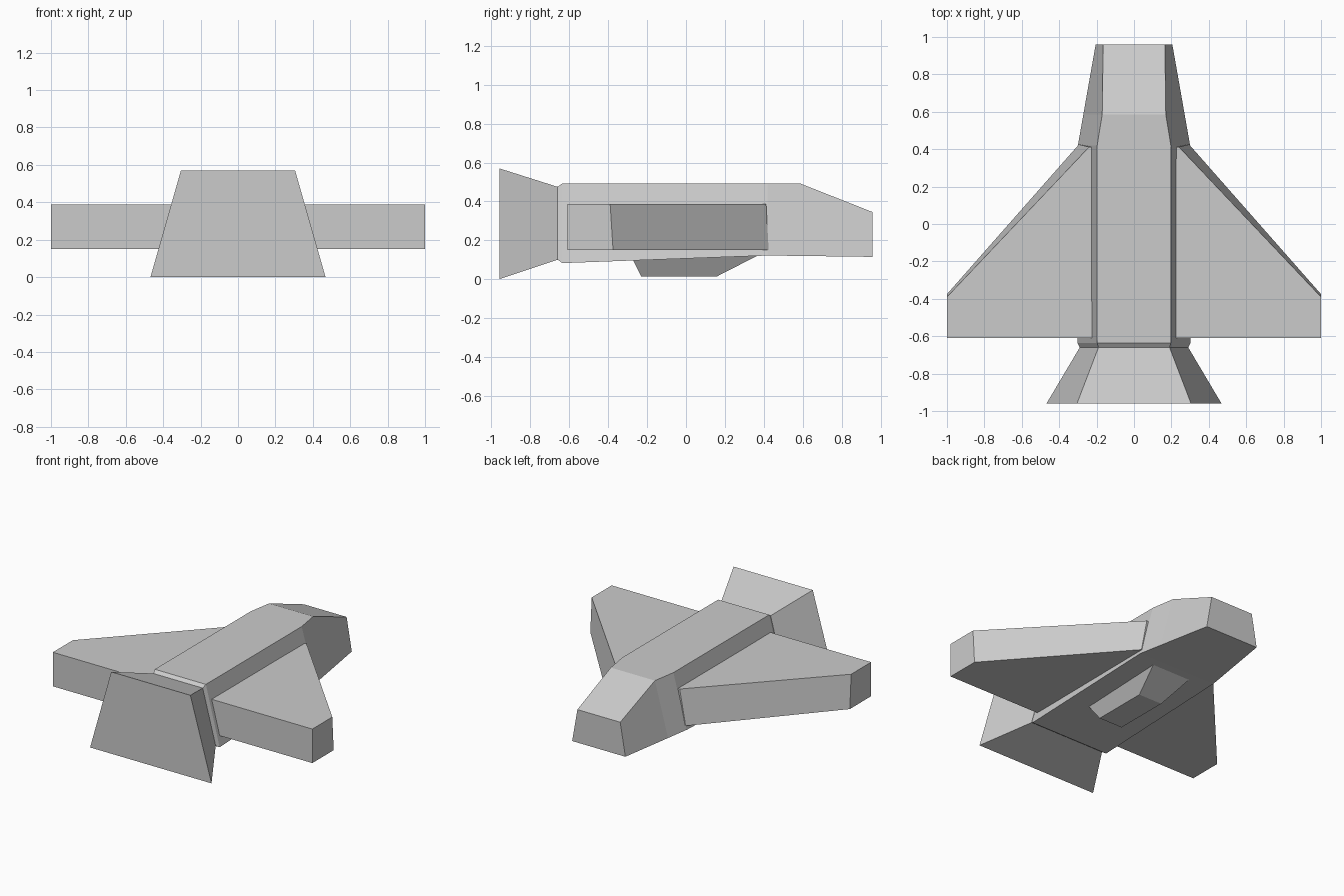
import bpy, bmesh

if "Cube" in bpy.data.objects:
    bpy.data.objects.remove(bpy.data.objects["Cube"])


def skin(name, rings):
    """Bridge successive rings of points into a closed flat-shaded solid."""
    bm = bmesh.new()
    loops = [[bm.verts.new(p) for p in ring] for ring in rings]
    n = len(loops[0])
    for a, b in zip(loops, loops[1:]):
        for i in range(n):
            j = (i + 1) % n
            bm.faces.new((a[i], a[j], b[j], b[i]))
    bm.faces.new(loops[0])
    bm.faces.new(loops[-1])
    bmesh.ops.recalc_face_normals(bm, faces=bm.faces)
    mesh = bpy.data.meshes.new(name)
    bm.to_mesh(mesh)
    bm.free()
    obj = bpy.data.objects.new(name, mesh)
    bpy.context.collection.objects.link(obj)
    return obj


def section(y, half_bottom, z_bottom, half_top, z_top):
    """Trapezoid cross-section of the hull."""
    return [(-half_bottom, y, z_bottom), (half_bottom, y, z_bottom),
            (half_top, y, z_top), (-half_top, y, z_top)]


def rect(y0, y1, half, z0, z1):
    return [(-half, y0, z0), (half, y0, z0), (half, y1, z1), (-half, y1, z1)]


# Hull: flared exhaust, pinched collar, straight body, tapered nose
skin("hull", [section(*s) for s in (
    (-0.96, 0.468, 0.0, 0.305, 0.57),
    (-0.66, 0.29, 0.10, 0.19, 0.475),
    (-0.635, 0.303, 0.083, 0.197, 0.493),
    (0.42, 0.30, 0.122, 0.197, 0.493),
    (0.585, 0.271, 0.12, 0.17, 0.493),
    (0.96, 0.205, 0.115, 0.165, 0.345))])

# Thick swept wings, leading edge leaning slightly forward at the bottom
lower = [(0.15, -0.61), (1, -0.61), (1, -0.375), (0.295, 0.425), (0.15, 0.425)]
upper = [(0.15, -0.61), (1, -0.61), (1, -0.39), (0.24, 0.412), (0.15, 0.412)]
wing = skin("wings", [[(x, y, 0.15) for x, y in lower],
                      [(x, y, 0.387) for x, y in upper]])
wing.modifiers.new("mirror", "MIRROR")

# Tapered belly pod
skin("belly_pod", [rect(-0.275, 0.375, 0.15, 0.105, 0.125),
                   rect(-0.23, 0.16, 0.09, 0.015, 0.015)])
